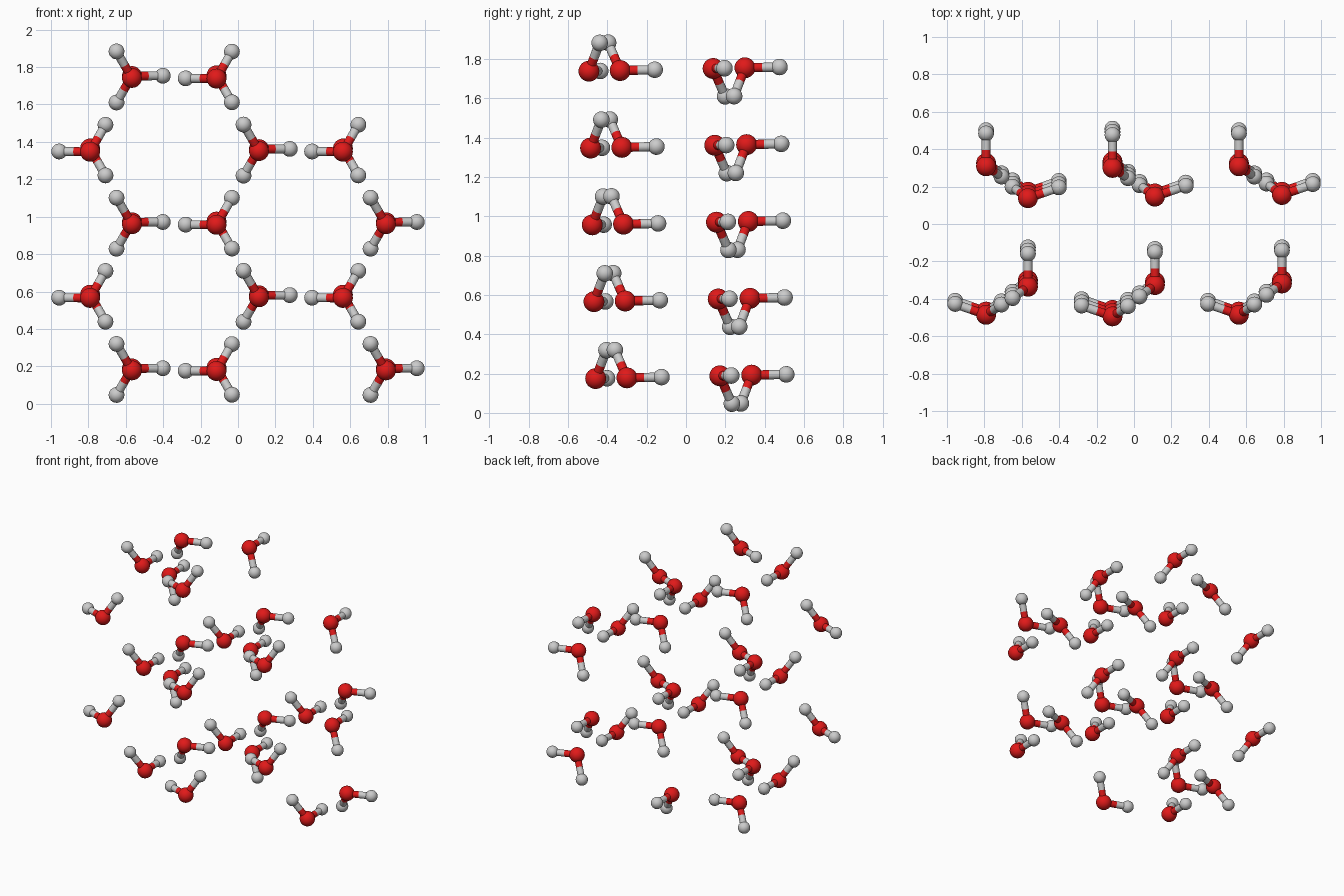
import bpy, bmesh
from mathutils import Matrix, Vector

if "Cube" in bpy.data.objects:
    bpy.data.objects.remove(bpy.data.objects["Cube"])

R_OXY, R_HYD, R_BOND = 0.053, 0.042, 0.0235

red = bpy.data.materials.new("oxygen_red")
red.diffuse_color = (0.75, 0.01, 0.01, 1)
red.use_nodes = True
red.node_tree.nodes["Principled BSDF"].inputs["Base Color"].default_value = red.diffuse_color


def add_ball(bm, centre, radius):
    bmesh.ops.create_uvsphere(bm, u_segments=32, v_segments=16, radius=radius,
                              matrix=Matrix.Translation(centre))


def add_stick(bm, a, b):
    d = b - a
    turn = d.to_track_quat('Z', 'Y').to_matrix().to_4x4()
    bmesh.ops.create_cone(bm, cap_ends=True, segments=24, radius1=R_BOND, radius2=R_BOND,
                          depth=d.length, matrix=Matrix.Translation((a + b) / 2) @ turn)


def finish(bm, name, mat=None):
    mesh = bpy.data.meshes.new(name)
    for f in bm.faces:
        f.smooth = len(f.verts) <= 4
    bm.to_mesh(mesh)
    bm.free()
    if mat:
        mesh.materials.append(mat)
    return mesh


# One molecule: red oxygen with inner half bonds, grey hydrogens with outer half bonds
def molecule_meshes(name, arms):
    oxy, hyd = bmesh.new(), bmesh.new()
    origin = Vector((0, 0, 0))
    add_ball(oxy, origin, R_OXY)
    for arm in map(Vector, arms):
        add_stick(oxy, origin, arm / 2)
        add_stick(hyd, arm / 2, arm)
        add_ball(hyd, arm, R_HYD)
    return finish(oxy, name + "_oxygen", red), finish(hyd, name + "_hydrogens")


# Four orientations: depth y, bond directions
S, C, D, L = 0.0825, 0.143, 0.058, 0.165
kinds = {
    "front_outer": (-0.477, [(-L, D, 0), (S, D, C)]),
    "front_inner": (-0.318, [(0, 0.176, 0), (-S, -D, C)]),
    "back_inner": (0.155, [(L, D, 0), (-S, D, -C)]),
    "back_outer": (0.317, [(0, 0.176, 0), (S, -D, -C)]),
}
meshes = {k: molecule_meshes(k, arms) for k, (y, arms) in kinds.items()}

# Hexagonal lattice sites, by row from the bottom; odd columns use the other pair of kinds
X = [-0.791, -0.567, -0.115, 0.112, 0.561, 0.791]
rows = [(1, 2, 5), (0, 3, 4), (1, 2, 5), (0, 3, 4), (1, 2)]
tilt = Matrix.Translation((0, 0, 0.967)) @ Matrix.Rotation(0.022, 4, 'X')

for r, cols in enumerate(rows):
    for c in cols:
        pair = ("front_inner", "back_inner") if c % 2 else ("front_outer", "back_outer")
        for kind in pair:
            pos = (X[c], kinds[kind][0], (r - 2) * 0.391)
            for mesh in meshes[kind]:
                ob = bpy.data.objects.new(mesh.name, mesh)
                bpy.context.collection.objects.link(ob)
                ob.matrix_world = tilt @ Matrix.Translation(pos)
